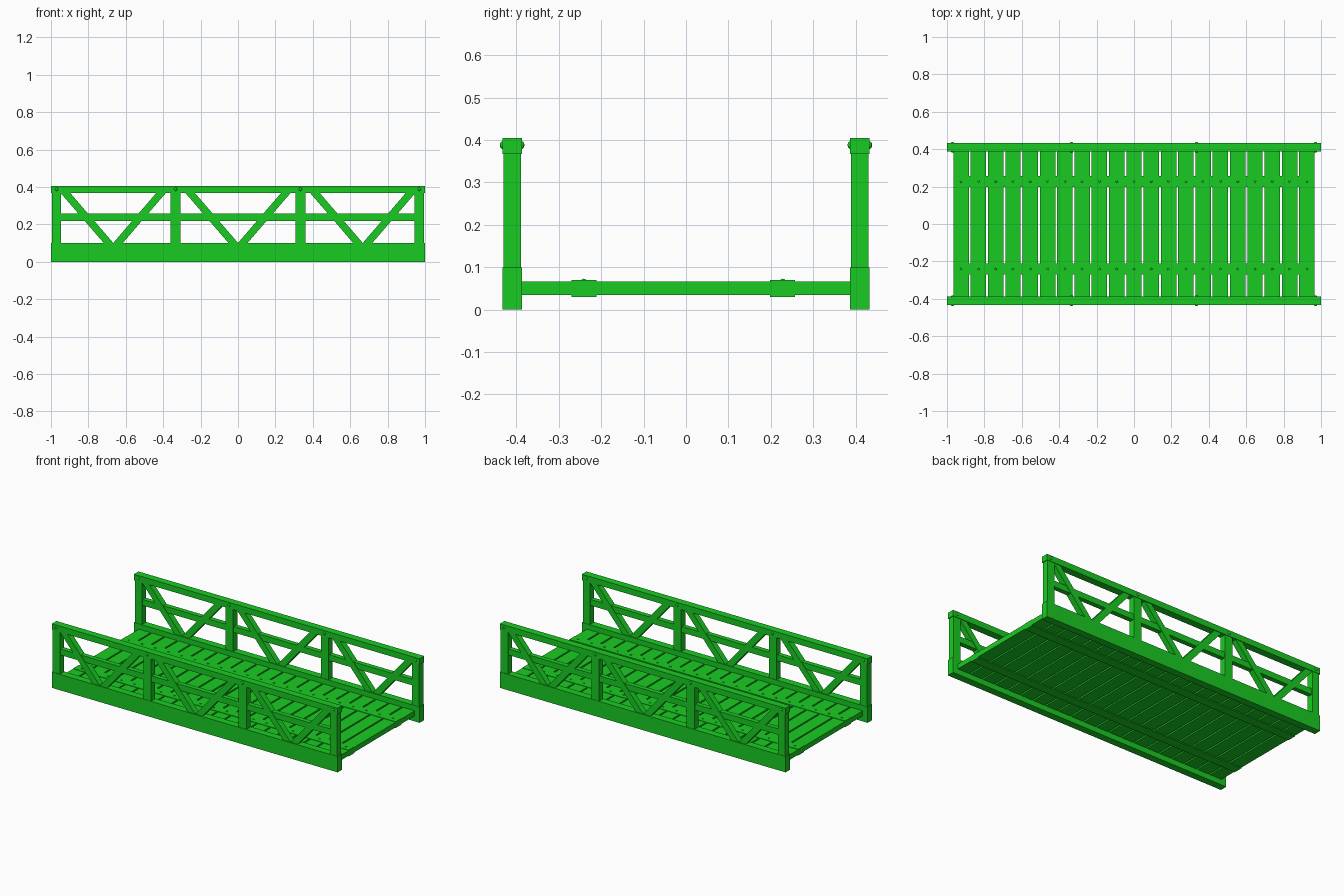
import bpy, bmesh, math
from mathutils import Matrix, Vector

if "Cube" in bpy.data.objects:
    bpy.data.objects.remove(bpy.data.objects["Cube"])

green = bpy.data.materials.new("green_paint")
green.diffuse_color = (0.01, 0.6, 0.016, 1)
green.use_nodes = True
green.node_tree.nodes["Principled BSDF"].inputs["Base Color"].default_value = green.diffuse_color


def finish(name, bm):
    mesh = bpy.data.meshes.new(name)
    bm.to_mesh(mesh)
    bm.free()
    mesh.materials.append(green)
    obj = bpy.data.objects.new(name, mesh)
    bpy.context.collection.objects.link(obj)
    return obj


def box(name, x, y, z, angle=0):
    """Box from (min, max) ranges, optionally turned about y at its centre."""
    bm = bmesh.new()
    centre = Vector([sum(r) / 2 for r in (x, y, z)])
    size = [r[1] - r[0] for r in (x, y, z)]
    m = Matrix.Translation(centre) @ Matrix.Rotation(angle, 4, 'Y') @ Matrix.Diagonal((*size, 1))
    bmesh.ops.create_cube(bm, size=1, matrix=m)
    return finish(name, bm)


def stud(name, loc, scale):
    """Small rounded fastener head."""
    bm = bmesh.new()
    m = Matrix.Translation(loc) @ Matrix.Diagonal((*scale, 1))
    bmesh.ops.create_uvsphere(bm, u_segments=12, v_segments=8, radius=1, matrix=m)
    for f in bm.faces:
        f.smooth = True
    return finish(name, bm)


def span(centre, width):
    return (centre - width / 2, centre + width / 2)


# Side trusses
for side, s in (("front", -1), ("back", 1)):
    yc = 0.41 * s
    box(side + "_girder", (-1, 1), span(yc, 0.046), (0, 0.1))
    box(side + "_top_rail", (-1, 1), span(yc, 0.046), (0.367, 0.405))
    box(side + "_mid_rail", (-0.96, 0.96), span(yc, 0.03), (0.219, 0.257))

    # Posts with a bolt head on both faces of the top rail
    for i, (x, w) in enumerate(((-0.97, 0.05), (-0.334, 0.055), (0.334, 0.055), (0.97, 0.05))):
        box(f"{side}_post_{i}", span(x, w), span(yc, 0.041), (0.09, 0.375))
        for face in (-1, 1):
            stud(f"{side}_bolt_{i}", (x, yc + face * 0.0225, 0.388), (0.009, 0.0065, 0.009))

    # V braces
    for i, x in enumerate((-0.667, 0, 0.667)):
        for d in (-1, 1):
            angle = math.atan2(0.267, 0.23)
            box(f"{side}_brace_{i}", span(x + d * 0.14, 0.385),
                span(yc, 0.037), span(0.2335, 0.039), -d * angle)

# Deck planks, fixed by screws along two long battens
count, pitch = 21, 0.0924
battens = (-0.241, 0.228)
for i in range(count):
    x = (i - (count - 1) / 2) * pitch
    box(f"plank_{i}", span(x, 0.0825), (-0.39, 0.39), (0.035, 0.067))
    for y in battens:
        stud(f"screw_{i}", (x, y, 0.069), (0.006, 0.006, 0.004))
for i, y in enumerate(battens):
    box(f"batten_{i}", (-0.965, 0.965), span(y, 0.059), (0.030, 0.0695))
